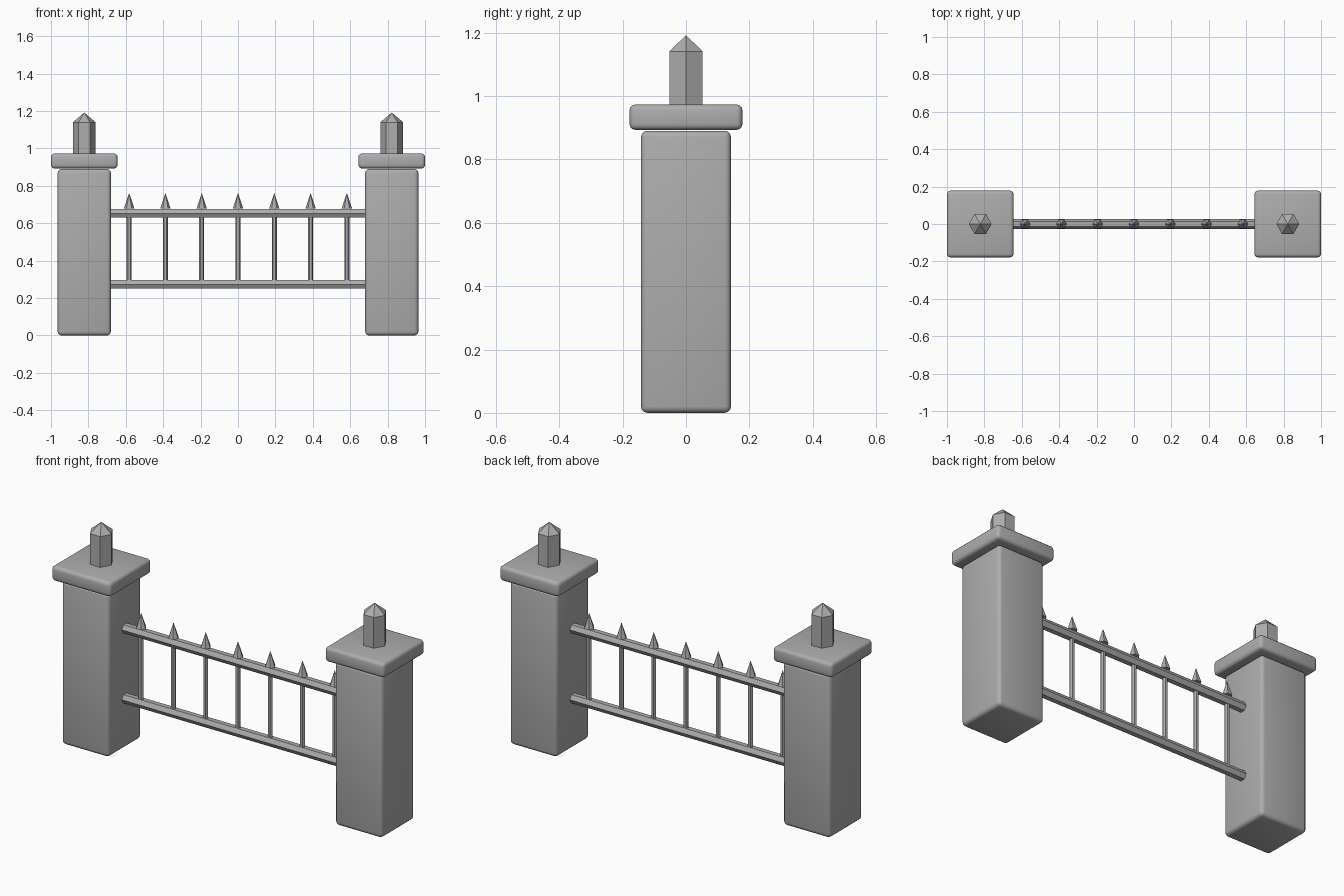
import bpy, math

if "Cube" in bpy.data.objects:
    bpy.data.objects.remove(bpy.data.objects["Cube"])

# one plain grey for everything
grey = bpy.data.materials.new("stone_grey")
grey.diffuse_color = (0.42, 0.42, 0.42, 1)
grey.use_nodes = True
grey.node_tree.nodes["Principled BSDF"].inputs["Base Color"].default_value = grey.diffuse_color


def finish(name):
    ob = bpy.context.object
    ob.name = name
    ob.data.materials.append(grey)
    return ob


def block(name, x, width, z0, z1, bevel):
    """Square block with rounded, smoothly shaded edges."""
    bpy.ops.mesh.primitive_cube_add(size=1, location=(x, 0, (z0 + z1) / 2))
    ob = finish(name)
    ob.scale = (width, width, z1 - z0)
    bpy.ops.object.transform_apply(location=False, rotation=False, scale=True)
    mod = ob.modifiers.new("rounded_edges", 'BEVEL')
    mod.width, mod.segments = bevel, 3
    bpy.ops.object.shade_smooth()


def hex_part(name, x, z0, z1, r0, r1):
    """Upright six-sided prism or cone with corners along x."""
    bpy.ops.mesh.primitive_cone_add(vertices=6, radius1=r0, radius2=r1, depth=z1 - z0,
                                    location=(x, 0, (z0 + z1) / 2),
                                    rotation=(0, 0, math.pi / 6))
    finish(name)


# pillars with cap stones and pointed finials
for side, x in (("left", -0.822), ("right", 0.822)):
    block(side + "_pillar", x, 0.284, 0, 0.89, 0.02)
    block(side + "_cap", x, 0.356, 0.893, 0.973, 0.018)
    hex_part(side + "_finial", x, 0.965, 1.14, 0.061, 0.061)
    hex_part(side + "_finial_tip", x, 1.14, 1.192, 0.061, 0)

# horizontal rails, corners pointing up and down
for name, z in (("lower_rail", 0.273), ("upper_rail", 0.653)):
    bpy.ops.mesh.primitive_cylinder_add(vertices=6, radius=0.0265, depth=1.38,
                                        location=(0, 0, z), rotation=(0, math.pi / 2, 0))
    finish(name)

# upright bars with spikes
for i in range(7):
    x = (i - 3) * 0.194
    hex_part(f"bar_{i + 1}", x, 0.273, 0.653, 0.0135, 0.0135)
    hex_part(f"spike_{i + 1}", x, 0.68, 0.762, 0.0275, 0)
